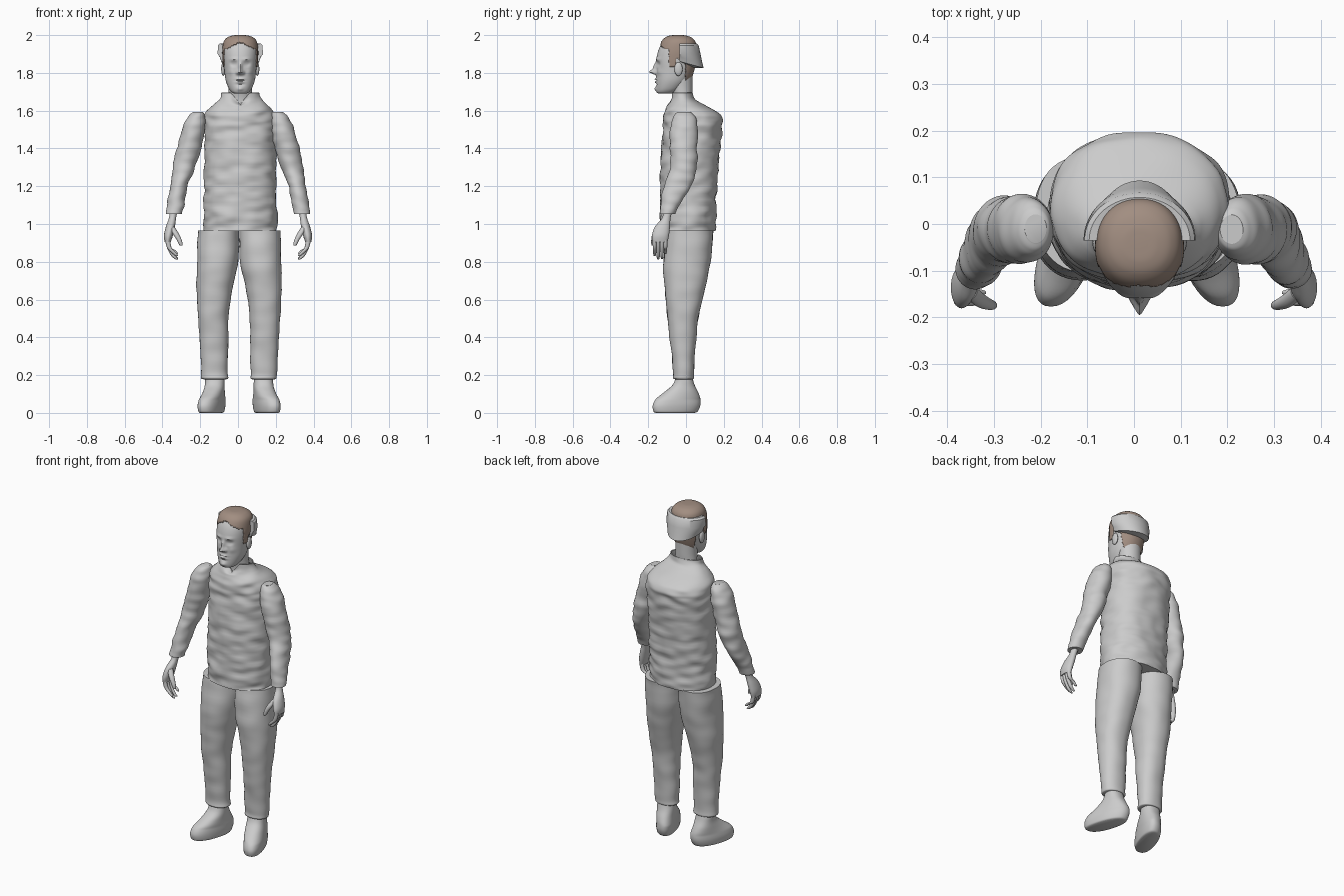
import bpy, bmesh, math
from mathutils import Vector, noise

cube = bpy.data.objects.get("Cube")
if cube:
    bpy.data.objects.remove(cube, do_unlink=True)


def material(name, rgb):
    m = bpy.data.materials.new(name)
    m.use_nodes = True
    m.diffuse_color = (*rgb, 1)
    m.node_tree.nodes["Principled BSDF"].inputs["Base Color"].default_value = (*rgb, 1)
    return m


GREY = material("plain grey", (0.6, 0.6, 0.6))
BROWN = material("hair brown", (0.36, 0.27, 0.22))


def finish(name, bm, mat, angle=50):
    bmesh.ops.recalc_face_normals(bm, faces=bm.faces)
    mesh = bpy.data.meshes.new(name)
    bm.to_mesh(mesh)
    bm.free()
    mesh.materials.append(mat)
    ob = bpy.data.objects.new(name, mesh)
    bpy.context.collection.objects.link(ob)
    bpy.ops.object.select_all(action='DESELECT')
    ob.select_set(True)
    bpy.context.view_layer.objects.active = ob
    bpy.ops.object.shade_smooth_by_angle(angle=math.radians(angle))
    return ob


def skin(rings, bottom=True, top=True):
    """Bridge a stack of closed rings of points."""
    bm = bmesh.new()
    rows = [[bm.verts.new(p) for p in r] for r in rings]
    for a, b in zip(rows, rows[1:]):
        for i in range(len(a)):
            j = (i + 1) % len(a)
            bm.faces.new((a[i], a[j], b[j], b[i]))
    if bottom:
        bm.faces.new(rows[0])
    if top:
        bm.faces.new(rows[-1])
    return bm


def smooth_rows(keys, steps):
    """Catmull-Rom interpolation between key rows."""
    out = []
    for i in range(len(keys) - 1):
        p = [keys[max(0, min(len(keys) - 1, i + k))] for k in (-1, 0, 1, 2)]
        for s in range(steps):
            t = s / steps
            out.append([b + .5 * t * (c - a + t * (2 * a - 5 * b + 4 * c - d + t * (3 * (b - c) + d - a)))
                        for a, b, c, d in zip(*p)])
    return out + [list(keys[-1])]


def loft(keys, segs=32, steps=5, power=2.0, side=1, shift=0, **caps):
    """Keys are (height, centre x, half width, front y, back y)."""
    rings = []
    for z, cx, rx, y0, y1 in smooth_rows(keys, steps):
        ring = []
        for i in range(segs):
            a = math.tau * i / segs
            c, s = math.cos(a), math.sin(a)
            x = cx + rx * math.copysign(abs(c) ** (2 / power), c)
            y = (y0 + y1) / 2 + (y1 - y0) / 2 * math.copysign(abs(s) ** (2 / power), s)
            ring.append((shift + side * x, y, z))
        rings.append(ring)
    return skin(rings, **caps)


def wrinkle(bm, amount, scale=(11, 11, 26)):
    bm.normal_update()
    for v in bm.verts:
        q = Vector(a * b for a, b in zip(v.co, scale))
        v.co += Vector((v.normal.x, v.normal.y, 0)) * amount * noise.noise(q)


def ball(name, centre, size, mat=GREY):
    bm = bmesh.new()
    bmesh.ops.create_uvsphere(bm, u_segments=20, v_segments=12, radius=1)
    for v in bm.verts:
        v.co = Vector(c + a * b for c, a, b in zip(centre, v.co, size))
    return finish(name, bm, mat)


# Torso: rumpled jacket with a collar notched at the front
MID = .012
bm = loft([(.962, MID, .193, -.135, .155), (1.1, MID, .193, -.137, .16),
           (1.3, MID, .19, -.135, .172), (1.5, MID, .191, -.125, .19),
           (1.56, MID, .192, -.122, .195), (1.6, MID, .175, -.112, .155),
           (1.64, MID, .13, -.09, .078), (1.665, MID, .108, -.08, .042),
           (1.695, MID, .1, -.074, .03)], segs=96, steps=12, power=2.2, top=False)
wrinkle(bm, .011)
for v in bm.verts:
    notch = max(0, 1 - abs(v.co.x - MID) / .05)
    if v.co.z > 1.63 and v.co.y < -.03:
        v.co.z -= notch * (v.co.z - 1.63) * .9
jacket = finish("jacket", bm, GREY)
solid = jacket.modifiers.new("cloth", 'SOLIDIFY')
solid.thickness = .006

# Neck
finish("neck", loft([(1.58, MID, .075, -.07, .05), (1.66, MID, .066, -.068, .035),
                     (1.72, MID, .062, -.08, .035), (1.79, MID, .066, -.09, .035)]), GREY)

# Head: skull shape with the face pushed out and in along the front
HEAD = [(1.69, MID, .03, -.145, -.07), (1.698, MID, .046, -.155, -.05),
        (1.72, MID, .062, -.158, -.02), (1.76, MID, .077, -.158, .015),
        (1.81, MID, .084, -.156, .035), (1.87, MID, .089, -.157, .048),
        (1.92, MID, .09, -.146, .05), (1.955, MID, .083, -.128, .042),
        (1.978, MID, .063, -.106, .02), (1.988, MID, .035, -.08, -.01),
        (1.99, MID, .01, -.05, -.035)]
bm = loft(HEAD, segs=128, steps=8, power=2.15)
# Each feature: (offset from the middle, height, width, tallness, push)
FACE = [(0, 1.805, .013, .012, .036), (0, 1.83, .009, .022, .017), (.016, 1.8, .008, .008, .012),
        (.035, 1.848, .016, .011, -.015), (.035, 1.85, .011, .006, .008),
        (.033, 1.872, .022, .007, .006), (0, 1.767, .02, .005, .009),
        (0, 1.752, .017, .005, .009), (0, 1.76, .024, .0022, -.006),
        (0, 1.738, .02, .005, -.005), (0, 1.715, .018, .011, .009), (.05, 1.805, .016, .016, .005)]
for v in bm.verts:
    if v.co.y < -.06:
        x, z = v.co.x - MID, v.co.z
        v.co.y -= sum(push * math.exp(-((x - s * dx) / w) ** 2 - ((z - h) / t) ** 2)
                      for dx, h, w, t, push in FACE for s in ((1, -1) if dx else (1,)))
finish("head", bm, GREY)
for label, s in (("left", 1), ("right", -1)):
    ball(label + "_ear", (MID + s * .09, -.04, 1.82), (.011, .022, .036))

# Hair: a shell over the skull, kept above the hairline
bm = loft([(z + .01 * (z > 1.94), cx, rx + .005, y0 - .003, y1 + .008) for z, cx, rx, y0, y1 in HEAD],
          segs=128, steps=8, power=2.15)


def is_hair(p):
    jag = .008 * noise.noise(Vector((p.x * 90, p.y * 90, 0)))
    if p.y > .0:
        line = 1.745
    elif p.y > -.055:
        line = 1.87
    elif p.y > -.09:
        line = 1.835
    else:
        line = 1.925 + .04 * max(0, 1 - abs(p.x - MID) / .08)
    return p.z > line + jag


bald = [f for f in bm.faces if not is_hair(f.calc_center_median())]
bmesh.ops.delete(bm, geom=bald, context='FACES')
hair = finish("hair", bm, BROWN)
hair.modifiers.new("thickness", 'SOLIDIFY').thickness = .008

# Band wrapped round the back of the head
PROFILE = [(.082, .07, 1.952), (.108, .092, 1.955), (.118, .102, 1.945), (.12, .112, 1.9),
           (.108, .122, 1.85), (.1, .128, 1.826), (.085, .085, 1.826)]
rings = []
for i in range(33):
    a = math.pi * i / 32
    rings.append([(MID + rx * math.cos(a), -.035 + ry * math.sin(a),
                   z + (.035 * (1 - math.sin(a)) if z < 1.87 else 0)) for rx, ry, z in PROFILE])
finish("head_band", skin(rings), GREY, 35)

for label, s in (("left", 1), ("right", -1)):
    # Sleeve
    bm = loft([(1.594, .21, .022, -.04, .018), (1.585, .214, .034, -.056, .034),
               (1.56, .222, .048, -.072, .052), (1.5, .236, .061, -.085, .062),
               (1.4, .26, .064, -.084, .06), (1.3, .285, .059, -.085, .056),
               (1.2, .314, .047, -.115, .024), (1.1, .331, .045, -.134, -.035),
               (1.052, .337, .042, -.137, -.058)], segs=48, steps=8, side=s)
    wrinkle(bm, .007)
    finish(label + "_sleeve", bm, GREY)

    # Hand: wrist and palm, curled fingers and thumb
    finish(label + "_palm", loft([(1.07, .34, .02, -.118, -.072), (1.03, .347, .019, -.128, -.082),
                                  (.985, .358, .024, -.165, -.085), (.94, .368, .024, -.18, -.09),
                                  (.905, .372, .016, -.178, -.098)], side=s), GREY)
    for n, (y, tip) in enumerate(((-.166, .83), (-.147, .812), (-.127, .815), (-.109, .84))):
        keys = [(.915, .373, .013, y - .011, y + .011), (.875, .364, .012, y - .01, y + .01),
                (tip + .02, .342, .012, y - .009, y + .009), (tip + .004, .326, .009, y - .006, y + .006),
                (tip, .323, .004, y - .003, y + .003)]
        finish(f"{label}_finger_{n + 1}", loft(keys, segs=14, steps=4, side=s), GREY)
    finish(label + "_thumb", loft([(.985, .35, .014, -.16, -.13), (.95, .33, .016, -.178, -.148),
                                   (.915, .311, .013, -.184, -.16), (.89, .302, .009, -.183, -.165),
                                   (.885, .3, .004, -.178, -.17)], segs=16, side=s), GREY)

    # Trouser leg
    bm = loft([(.966, .11, .109, -.1, .146), (.8, .114, .109, -.12, .13), (.65, .132, .093, -.112, .1),
               (.5, .137, .08, -.098, .064), (.36, .133, .075, -.082, .05), (.22, .131, .07, -.068, .042),
               (.185, .129, .07, -.068, .042), (.178, .129, .06, -.058, .034)],
              segs=48, steps=8, power=2.2, side=s, shift=.006)
    wrinkle(bm, .005, (9, 9, 14))
    finish(label + "_trouser_leg", bm, GREY)

    # Shoe, toes turned outward
    bm = loft([(0, .14, .048, -.16, .045), (.008, .14, .056, -.172, .062), (.04, .14, .06, -.176, .076),
               (.075, .138, .058, -.158, .076), (.11, .135, .055, -.115, .064),
               (.15, .13, .052, -.07, .045), (.2, .128, .05, -.05, .03)],
              segs=40, steps=6, power=2.3, side=s, shift=.006)
    for v in bm.verts:
        low = max(0, min(1, (.17 - v.co.z) / .1))
        v.co.x += s * low * (-.03 - v.co.y) * .3
    finish(label + "_shoe", bm, GREY)
